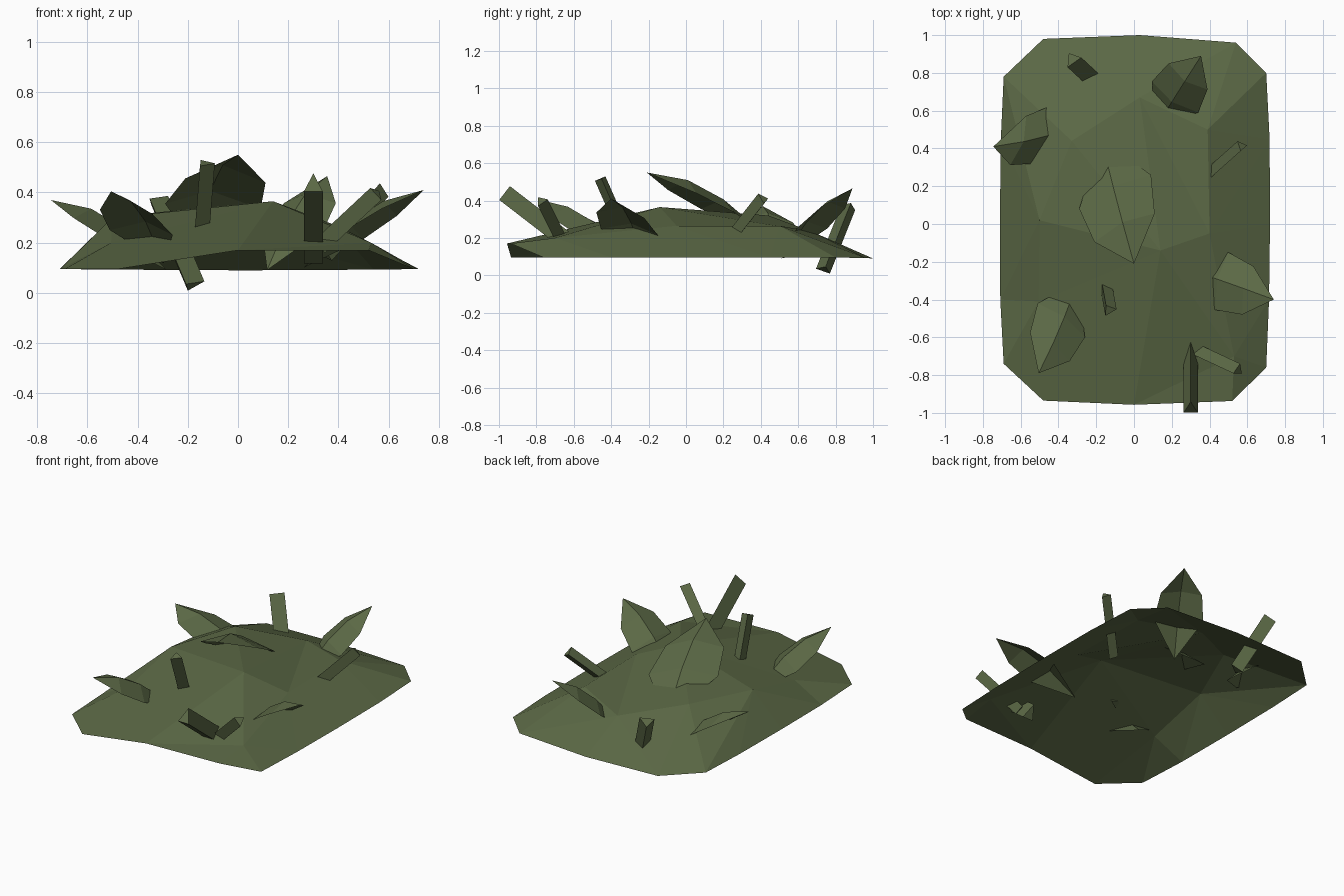
import bpy
from mathutils import Vector
from mathutils.geometry import delaunay_2d_cdt

if "Cube" in bpy.data.objects:
    bpy.data.objects.remove(bpy.data.objects["Cube"])

olive = bpy.data.materials.new("olive_green")
olive.diffuse_color = (0.105, 0.14, 0.06, 1)
olive.use_nodes = True
olive.node_tree.nodes["Principled BSDF"].inputs["Base Color"].default_value = olive.diffuse_color


def make(name, verts, faces):
    mesh = bpy.data.meshes.new(name)
    mesh.from_pydata([tuple(v) for v in verts], [], faces)
    mesh.materials.append(olive)
    ob = bpy.data.objects.new(name, mesh)
    bpy.context.collection.objects.link(ob)
    return ob


# Draped ground sheet: rim points, the raised points under the cloth, and its folds
rim = [(-.48, -.935, .095), (0, -.957, .17), (.52, -.937, .17), (.70, -.76, .095),
       (.715, -.4, .095), (.72, 0, .095), (.718, .45, .095), (.70, .80, .095),
       (.54, .96, .093), (.03, 1.0, .09), (-.48, .98, .093), (-.69, .78, .095),
       (-.705, .45, .095), (-.71, .02, .095), (-.708, -.4, .095), (-.69, -.74, .095)]
humps = [(-.505, -.41, .20), (.53, -.70, .20), (-.50, .02, .30), (.14, -.14, .365),
         (.40, -.05, .265), (-.33, .44, .32), (.03, .67, .235), (.39, .50, .265)]
pts = rim + humps
n = len(rim)
edges = [(i, (i + 1) % n) for i in range(n)]
folds = [(0, 2), (2, 3), (3, 4), (4, 7), (2, 5), (5, 6), (6, 7), (1, 4), (3, 1),
         (3, 5), (4, 6), (5, 11 - n), (7, 7 - n), (1, 3 - n), (2, 11 - n), (3, 1 - n)]
edges += [(a + n, b + n) for a, b in folds]
tris = delaunay_2d_cdt([Vector(p[:2]) for p in pts], edges, [], 1, 1e-5)
coords = [Vector((c.x, c.y, pts[src[0]][2])) for c, src in zip(tris[0], tris[3])]
make("cover_sheet", coords, [list(f) for f in tris[2]])


# Folded leaf: tip and the two widest points fix its size and direction
def leaf(name, tip, left, right):
    tip, left, right = Vector(tip), Vector(left), Vector(right)
    axis = (left + right) / 2 - tip
    side = (right - left) / 2
    up = axis.cross(side).normalized()
    if up.z < 0:
        up = -up
    lift = up * side.length * 0.33
    mid = tip + axis * 0.5
    verts = [tip, mid - side * .84, left, tip + axis * 1.74, right, mid + side * .84,
             mid + lift, tip + axis + lift]
    make(name, verts, [(0, 1, 6), (1, 2, 7, 6), (2, 3, 7),
                       (3, 4, 7), (4, 5, 6, 7), (5, 0, 6)])


leaf("leaf_centre", (0, -.21, .55), (-.29, .08, .355), (.09, .26, .335))
leaf("leaf_back", (.355, .89, .465), (.095, .755, .25), (.34, .59, .25))
leaf("leaf_right", (.74, -.40, .41), (.50, -.15, .215), (.43, -.455, .25))
leaf("leaf_front_left", (-.505, -.79, .405), (-.51, -.42, .25), (-.26, -.60, .23))
leaf("leaf_left", (-.745, .41, .37), (-.43, .63, .20), (-.53, .32, .22))


# Twig: three-sided bar between two points, with its flat side turned to "facing"
def twig(name, a, b, width, depth, facing):
    a, b, front = Vector(a), Vector(b), Vector(facing)
    d = (a - b).normalized()
    front = (front - d * front.dot(d)).normalized()
    s = d.cross(front) * width / 2
    ends = [[p + front * depth / 2 - s, p + front * depth / 2 + s, p - front * depth / 2]
            for p in (a, b)]
    make(name, ends[0] + ends[1],
         [(0, 1, 2), (5, 4, 3), (0, 3, 4, 1), (1, 4, 5, 2), (2, 5, 3, 0)])


twig("twig_centre", (-.135, -.45, .52), (-.155, -.34, .27), .07, .05, (.6, -1, 0))
twig("twig_front", (.30, -.97, .44), (.30, -.60, .155), .075, .093, (0, -1, 0))
twig("twig_front_right", (.555, -.765, .40), (.33, -.66, .19), .065, .055, (0, -1, 0))
twig("twig_right", (.565, .42, .41), (.34, .22, .155), .07, .05, (.9, -1, 0))
twig("twig_back_left", (-.33, .88, .365), (-.185, .745, .025), .09, .065, (.7, -1, 0))
